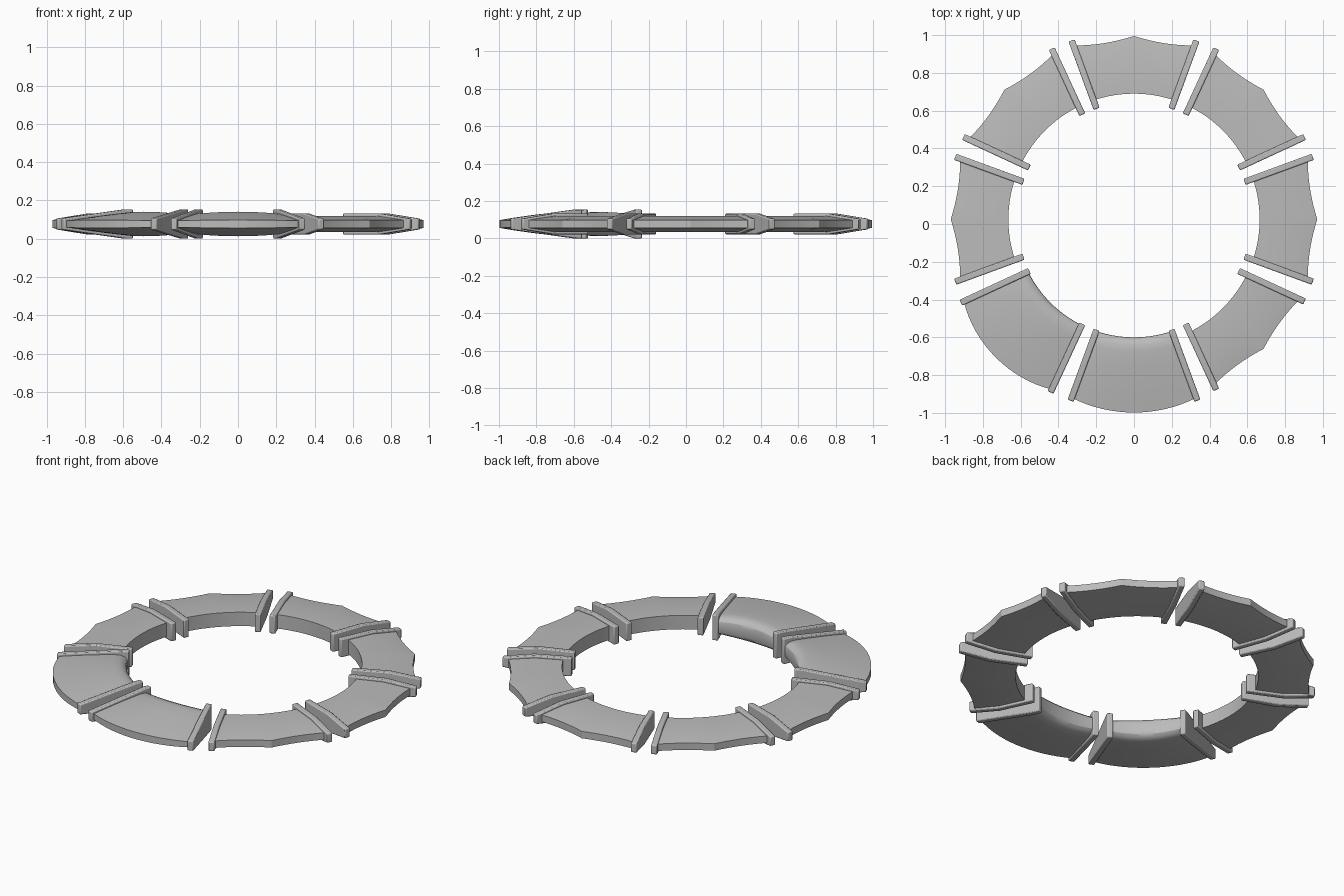
import bpy, bmesh, math
from mathutils import Matrix, Vector

if "Cube" in bpy.data.objects:
    bpy.data.objects.remove(bpy.data.objects["Cube"], do_unlink=True)

MID_Z = 0.077          # height of the symmetry plane
CENTRE = Vector((0, 0.025, MID_Z))
SPAN = math.radians(19.2)   # half angle of one segment
STEPS = 16

grey = bpy.data.materials.new("stone_grey")
grey.use_nodes = True
grey.diffuse_color = (0.5, 0.5, 0.5, 1)
grey.node_tree.nodes["Principled BSDF"].inputs["Base Color"].default_value = (0.5, 0.5, 0.5, 1)


def finish(name, bm, angle, bevel=0):
    """Place a part built along +y at its spot on the ring."""
    bmesh.ops.recalc_face_normals(bm, faces=bm.faces)
    bm.transform(Matrix.Translation(CENTRE) @ Matrix.Rotation(angle, 4, 'Z'))
    mesh = bpy.data.meshes.new(name)
    bm.to_mesh(mesh)
    bm.free()
    mesh.materials.append(grey)
    ob = bpy.data.objects.new(name, mesh)
    bpy.context.collection.objects.link(ob)
    if bevel:
        mod = ob.modifiers.new("soft_edges", 'BEVEL')
        mod.width = bevel
        mod.segments = 2
    bpy.ops.object.select_all(action='DESELECT')
    ob.select_set(True)
    bpy.context.view_layer.objects.active = ob
    bpy.ops.object.shade_smooth_by_angle(angle=math.radians(28))


def mirrored(half):
    """Close a (radius, half height) outline with its reflection below."""
    return half + [(r, -h) for r, h in reversed(half)]


def plain_section(s):
    # flat inner band, sloping outer band, pointed concave rim
    a = s * SPAN
    rim = (0.92 + 0.05 * (1 - abs(s)) ** 2) / math.cos(a)
    return mirrored([(0.665, 0.042), (0.82, 0.042), (rim, 0.021)])


def wide_section(s, reach):
    # domed body with a rounded inner edge and a curved rim
    a = s * SPAN
    rim = (reach - (reach - 0.945) * s * s) / math.cos(a)
    swell = 1 - 0.2 * s * s
    half = [(0.625, 0.025), (0.629, 0.04), (0.642, 0.054), (0.665, 0.063), (0.7, 0.064)]
    for k in (0.25, 0.5, 0.75, 1):
        half.append((0.7 + (rim - 0.7) * k, 0.064 - 0.03 * k - 0.013 * k * k))
    return mirrored([(r, h * swell) for r, h in half])


def segment(name, angle, section):
    """Sweep a cross-section round the arc and cap both ends."""
    bm = bmesh.new()
    loops = []
    for i in range(STEPS + 1):
        s = 2 * i / STEPS - 1
        a = s * SPAN
        loops.append([bm.verts.new((r * math.sin(a), r * math.cos(a), h))
                      for r, h in section(s)])
    n = len(loops[0])
    for a, b in zip(loops, loops[1:]):
        for j in range(n):
            k = (j + 1) % n
            bm.faces.new((a[j], a[k], b[k], b[j]))
    bm.faces.new(loops[0])
    bm.faces.new(loops[-1])
    finish(name, bm, angle)


def end_bar(name, angle, side, outline):
    """Tapered slab that frames one end of a segment."""
    bm = bmesh.new()
    inner, outer = Vector((0.198, 0.585)), Vector((0.33, 0.945))
    along = (outer - inner).normalized()
    across = Vector((along.y, -along.x)) * 0.017
    rings = []
    for sign in (-1, 1):
        ring = []
        for d, h in mirrored(outline):
            p = inner + along * d + across * sign
            ring.append(bm.verts.new((side * p.x, p.y, h)))
        rings.append(ring)
        bm.faces.new(ring)
    n = len(rings[0])
    for j in range(n):
        k = (j + 1) % n
        bm.faces.new((rings[0][j], rings[0][k], rings[1][k], rings[1][j]))
    finish(name, bm, angle, 0.006)


PLAIN_BAR = [(0, 0.055), (0.21, 0.055), (0.385, 0.028)]
WIDE_BAR = [(0, 0.077), (0.04, 0.077), (0.4, 0.03)]
NAMES = ["back", "back_right", "right", "front_right",
         "front", "front_left", "left", "back_left"]
WIDE_REACH = {"front_right": 1.035, "front": 1.023}

# Eight separate segments, two of them wide
for i, place in enumerate(NAMES):
    turn = math.radians(45 * i)
    reach = WIDE_REACH.get(place)
    if reach:
        segment(place + "_wide_segment", turn, lambda s, r=reach: wide_section(s, r))
    else:
        segment(place + "_segment", turn, plain_section)
    for label, side in (("first", 1), ("second", -1)):
        end_bar(f"{place}_{label}_end_bar", turn, side, WIDE_BAR if reach else PLAIN_BAR)
